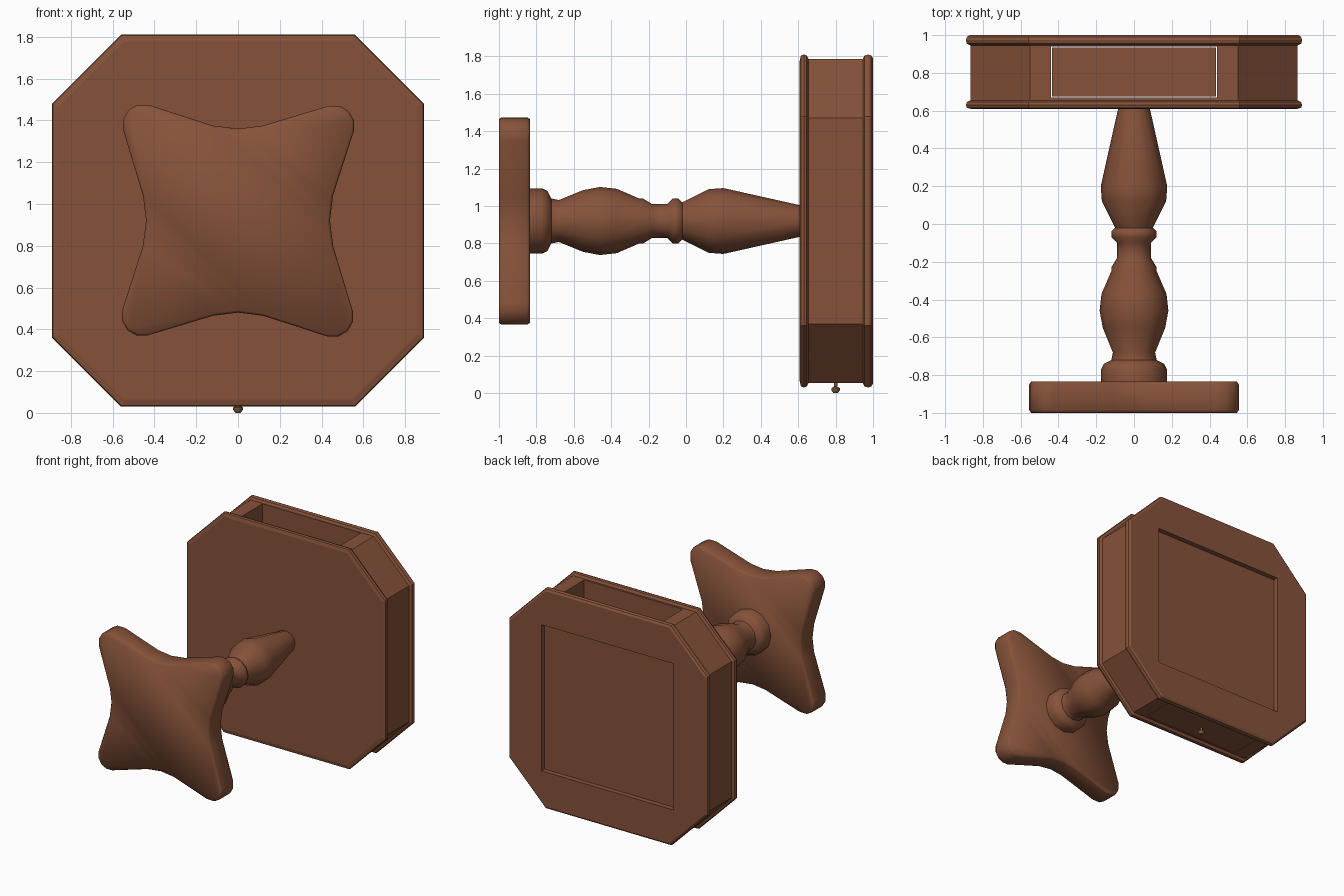
import bpy, bmesh, math
from mathutils import Vector

CZ = 0.92  # height of the table's long axis

default = bpy.data.objects.get("Cube")
if default:
    bpy.data.objects.remove(default, do_unlink=True)


def material(name, rgb):
    m = bpy.data.materials.new(name)
    m.use_nodes = True
    m.diffuse_color = (*rgb, 1)
    bsdf = next(n for n in m.node_tree.nodes if n.type == 'BSDF_PRINCIPLED')
    bsdf.inputs["Base Color"].default_value = (*rgb, 1)
    return m


WOOD = material("brown wood", (0.24, 0.085, 0.042))
BRASS = material("dark brass", (0.2, 0.1, 0.035))


def loft(name, rings, mat=WOOD, smooth=None):
    """Skin a list of equal-length point rings and cap both ends."""
    bm = bmesh.new()
    loops = [[bm.verts.new(p) for p in ring] for ring in rings]
    n = len(loops[0])
    for a, b in zip(loops, loops[1:]):
        for i in range(n):
            j = (i + 1) % n
            bm.faces.new((a[i], a[j], b[j], b[i]))
    bm.faces.new(loops[0])
    bm.faces.new(loops[-1])
    bmesh.ops.recalc_face_normals(bm, faces=bm.faces)
    mesh = bpy.data.meshes.new(name)
    bm.to_mesh(mesh)
    bm.free()
    mesh.materials.append(mat)
    obj = bpy.data.objects.new(name, mesh)
    bpy.context.collection.objects.link(obj)
    if smooth:
        activate(obj)
        bpy.ops.object.shade_smooth_by_angle(angle=math.radians(smooth))
    return obj


def activate(obj):
    bpy.ops.object.select_all(action='DESELECT')
    obj.select_set(True)
    bpy.context.view_layer.objects.active = obj


def box(name, lo, hi):
    def ring(z):
        return [(lo[0], lo[1], z), (hi[0], lo[1], z), (hi[0], hi[1], z), (lo[0], hi[1], z)]
    return loft(name, [ring(lo[2]), ring(hi[2])])


def carve(obj, lo, hi):
    """Cut a box-shaped hole into an object."""
    cutter = box("cutter", lo, hi)
    cutter.hide_render = True
    mod = obj.modifiers.new("carve", 'BOOLEAN')
    mod.operation, mod.object, mod.solver = 'DIFFERENCE', cutter, 'EXACT'
    activate(obj)
    bpy.ops.object.modifier_apply(modifier=mod.name)
    bpy.data.objects.remove(cutter, do_unlink=True)


def octagon(half, y):
    """Square with cut corners, facing along y."""
    c = 0.56 - (0.89 - half) * 0.41
    pts = [(half, -c), (half, c), (c, half), (-c, half),
           (-half, c), (-half, -c), (-c, -half), (c, -half)]
    return [(x, y, CZ + z) for x, z in pts]


def circle(r, y, n=12):
    return [(r * math.cos(a), y, CZ + r * math.sin(a))
            for a in (math.tau * i / n for i in range(n))]


# Octagonal case with a drawer tunnel running through it
case = loft("case", [octagon(0.865, 0.64), octagon(0.865, 0.96)])
carve(case, (-0.44, 0.67, -0.1), (0.44, 0.94, 2))

# Moulded boards on both sides of the case
loft("lower_board", [octagon(h, y) for h, y in
     ((0.857, 0.608), (0.885, 0.615), (0.89, 0.63), (0.885, 0.645), (0.865, 0.655))])
top = loft("top_board", [octagon(h, y) for h, y in
           ((0.865, 0.945), (0.885, 0.955), (0.89, 0.975), (0.885, 0.99), (0.87, 1.0))])
carve(top, (-0.59, 0.957, CZ - 0.59), (0.59, 1.1, CZ + 0.59))

# Drawer tray seated in the tunnel, open towards the table top
drawer = box("drawer", (-0.435, 0.675, 0.055), (0.435, 0.935, 1.0))
carve(drawer, (-0.4, 0.7, 0.1), (0.4, 1.0, 0.96))

# Drawer knob
knob = ((0.01, 0.06), (0.009, 0.035), (0.024, 0.026), (0.024, 0.015), (0.012, 0.0))
loft("drawer_knob", [[(r * math.cos(i * math.tau / 10), 0.8 + r * math.sin(i * math.tau / 10), z)
     for i in range(10)] for r, z in knob], BRASS, 40)

# Turned column
turning = ((0.175, -0.85), (0.175, -0.77), (0.16, -0.74), (0.12, -0.72), (0.112, -0.68),
           (0.165, -0.55), (0.182, -0.46), (0.172, -0.37), (0.12, -0.25), (0.12, -0.23),
           (0.09, -0.18), (0.09, -0.1), (0.12, -0.07), (0.12, -0.04), (0.1, -0.02),
           (0.17, 0.12), (0.176, 0.2), (0.082, 0.62))
loft("column", [circle(r, y) for r, y in turning], smooth=50)

# Four-pointed foot: rounded tips joined by hollow sides
quarter = [Vector((0.44, 0.0)), Vector((0.455, 0.12))]
for deg in (-15, 15, 45, 75, 105):
    a = math.radians(deg)
    quarter.append(Vector((0.46 + 0.098 * math.cos(a), 0.455 + 0.098 * math.sin(a))))
quarter.append(Vector((0.12, 0.455)))


def foot_ring(inset, y):
    pts = []
    for k in range(4):
        for p in quarter:
            q = p * (1 - inset / p.length)
            for _ in range(k):
                q = Vector((-q.y, q.x))
            pts.append((q.x, y, CZ + q.y))
    return pts


loft("foot", [foot_ring(d, y) for d, y in
     ((0.012, -1.0), (0.0, -0.985), (0.0, -0.85), (0.012, -0.835))], smooth=60)
